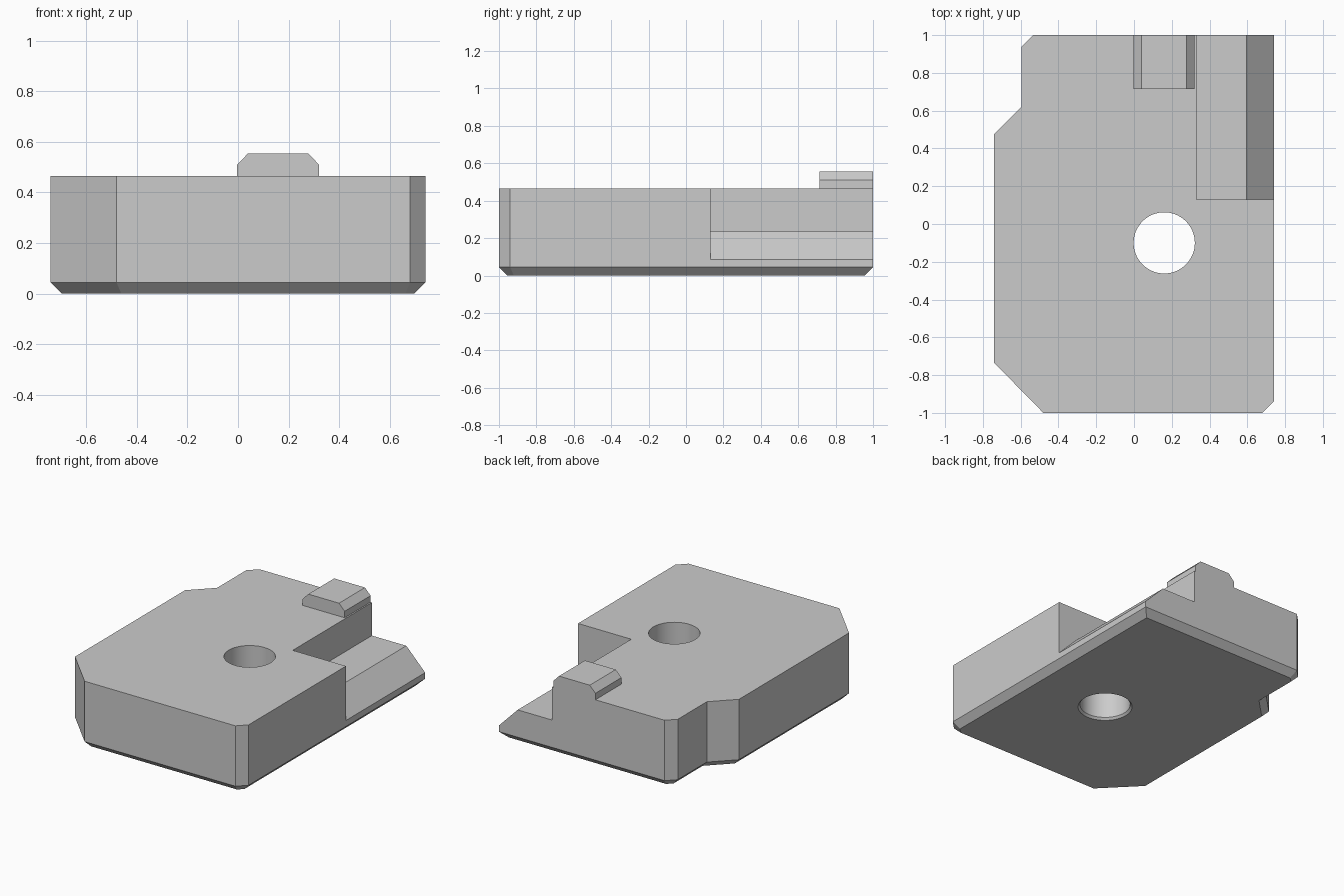
import bpy, bmesh, math
from mathutils import Vector

cube = bpy.data.objects.get("Cube")
if cube:
    bpy.data.objects.remove(cube, do_unlink=True)

grey = bpy.data.materials.new("plain grey")
grey.use_nodes = True
grey.diffuse_color = (0.6, 0.6, 0.6, 1)
grey.node_tree.nodes["Principled BSDF"].inputs["Base Color"].default_value = (0.6, 0.6, 0.6, 1)


def loft(name, rings):
    """Skin closed rings of points and cap both ends."""
    bm = bmesh.new()
    rows = [[bm.verts.new(p) for p in ring] for ring in rings]
    n = len(rows[0])
    for a, b in zip(rows, rows[1:]):
        for i in range(n):
            j = (i + 1) % n
            bm.faces.new((a[i], a[j], b[j], b[i]))
    bm.faces.new(rows[0])
    bm.faces.new(rows[-1])
    bmesh.ops.recalc_face_normals(bm, faces=bm.faces)
    mesh = bpy.data.meshes.new(name)
    bm.to_mesh(mesh)
    bm.free()
    mesh.materials.append(grey)
    obj = bpy.data.objects.new(name, mesh)
    bpy.context.collection.objects.link(obj)
    return obj


def inset(points, d):
    """Move every side of a counter-clockwise outline inward by d."""
    out = []
    for i, p in enumerate(points):
        p, a, b = Vector(p), Vector(points[i - 1]), Vector(points[(i + 1) % len(points)])
        u, v = (p - a).normalized(), (b - p).normalized()
        n1, n2 = Vector((-u.y, u.x)), Vector((-v.y, v.x))
        out.append(p + (n1 + n2) * d / (1 + n1.dot(n2)))
    return out


def along_y(name, profile, y0, y1):
    return loft(name, [[(x, y, z) for x, z in profile] for y in (y0, y1)])


def cut(target, cutter):
    mod = target.modifiers.new(cutter.name, 'BOOLEAN')
    mod.operation = 'DIFFERENCE'
    mod.solver = 'EXACT'
    mod.object = cutter
    cutter.hide_render = True
    bpy.context.view_layer.objects.active = target
    bpy.ops.object.modifier_apply(modifier=mod.name)
    bpy.data.objects.remove(cutter, do_unlink=True)


# Main block with clipped corners and a bevelled underside
outline = [(-.48, -1), (.68, -1), (.74, -.94), (.74, 1), (-.535, 1),
           (-.595, .94), (-.595, .62), (-.74, .475), (-.74, -.735)]
body = loft("body", [[(x, y, z) for x, y in inset(outline, d)]
                     for d, z in ((.045, 0), (0, .045), (0, .465))])

# Stepped recess with a sloping outer ledge
cut(body, along_y("recess", [(.33, .235), (.595, .235), (.74, .087), (.9, .087),
                             (.9, .7), (.33, .7)], .13, 1.2))

# Round through hole with a small countersink underneath
hole = [(.192, -.02), (.162, .015), (.162, .7)]
cut(body, loft("hole", [[(.16 + r * math.cos(math.tau * i / 64),
                          -.1 + r * math.sin(math.tau * i / 64), z)
                         for i in range(64)] for r, z in hole]))

# Raised lug with bevelled shoulders on the rear edge
lug = along_y("lug", [(-.003, .465), (.32, .465), (.32, .51), (.277, .555),
                      (.04, .555), (-.003, .51)], .715, 1)

for obj in (body, lug):
    bpy.ops.object.select_all(action='DESELECT')
    obj.select_set(True)
    bpy.context.view_layer.objects.active = obj
    bpy.ops.object.shade_smooth_by_angle(angle=math.radians(20))
